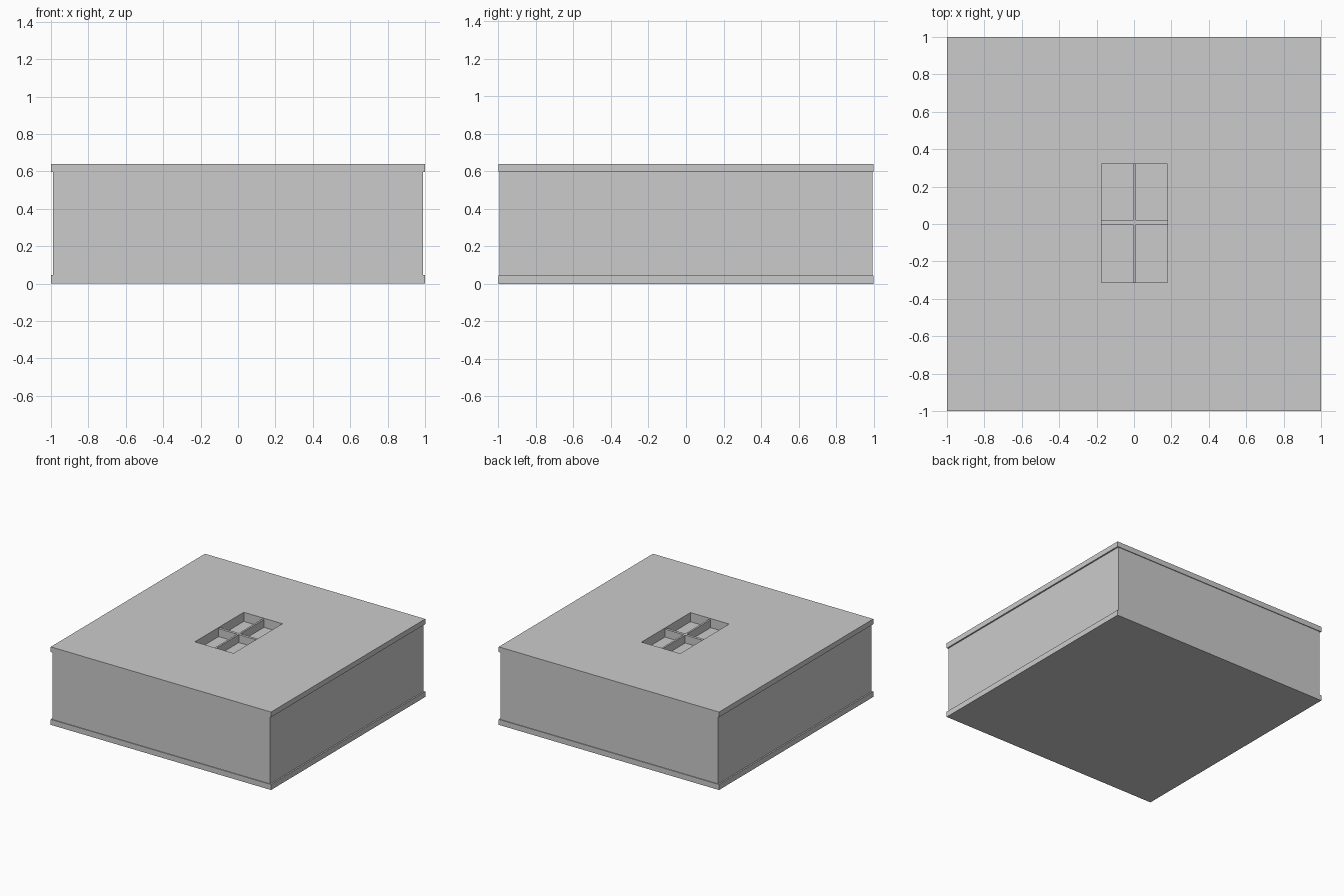
import bpy

if "Cube" in bpy.data.objects:
    bpy.data.objects.remove(bpy.data.objects["Cube"])

def box(name, x0, x1, y0, y1, z0, z1):
    bpy.ops.mesh.primitive_cube_add(size=1, location=((x0+x1)/2, (y0+y1)/2, (z0+z1)/2))
    ob = bpy.context.object
    ob.name = name
    ob.scale = (x1-x0, y1-y0, z1-z0)
    bpy.ops.object.transform_apply(location=False, rotation=False, scale=True)
    return ob

def cut(target, cutter):
    m = target.modifiers.new("cut", 'BOOLEAN')
    m.operation = 'DIFFERENCE'
    m.solver = 'EXACT'
    m.object = cutter
    cutter.hide_render = True
    cutter.hide_set(True)

# Main block and its slightly overhanging slabs
body = box("body", -0.988, 0.988, -0.994, 0.994, 0.04, 0.60)
box("bottom_slab", -1, 1, -1, 1, 0, 0.045)
top = box("top_slab", -1, 1, -1, 1, 0.597, 0.64)

# Rectangular opening in the top, with a shallow well beneath
X0, X1, Y0, Y1 = -0.173, 0.178, -0.312, 0.322
cut(top, box("opening_cutter", X0, X1, Y0, Y1, 0.5, 0.8))
cut(body, box("well_cutter", X0, X1, Y0, Y1, 0.565, 0.8))

# Crossed dividers splitting the opening into four pockets
box("long_divider", -0.005, 0.010, Y0, Y1, 0.56, 0.63)
box("left_divider", X0, -0.005, -0.004, 0.018, 0.56, 0.63)
box("right_divider", 0.010, X1, -0.004, 0.018, 0.56, 0.63)
